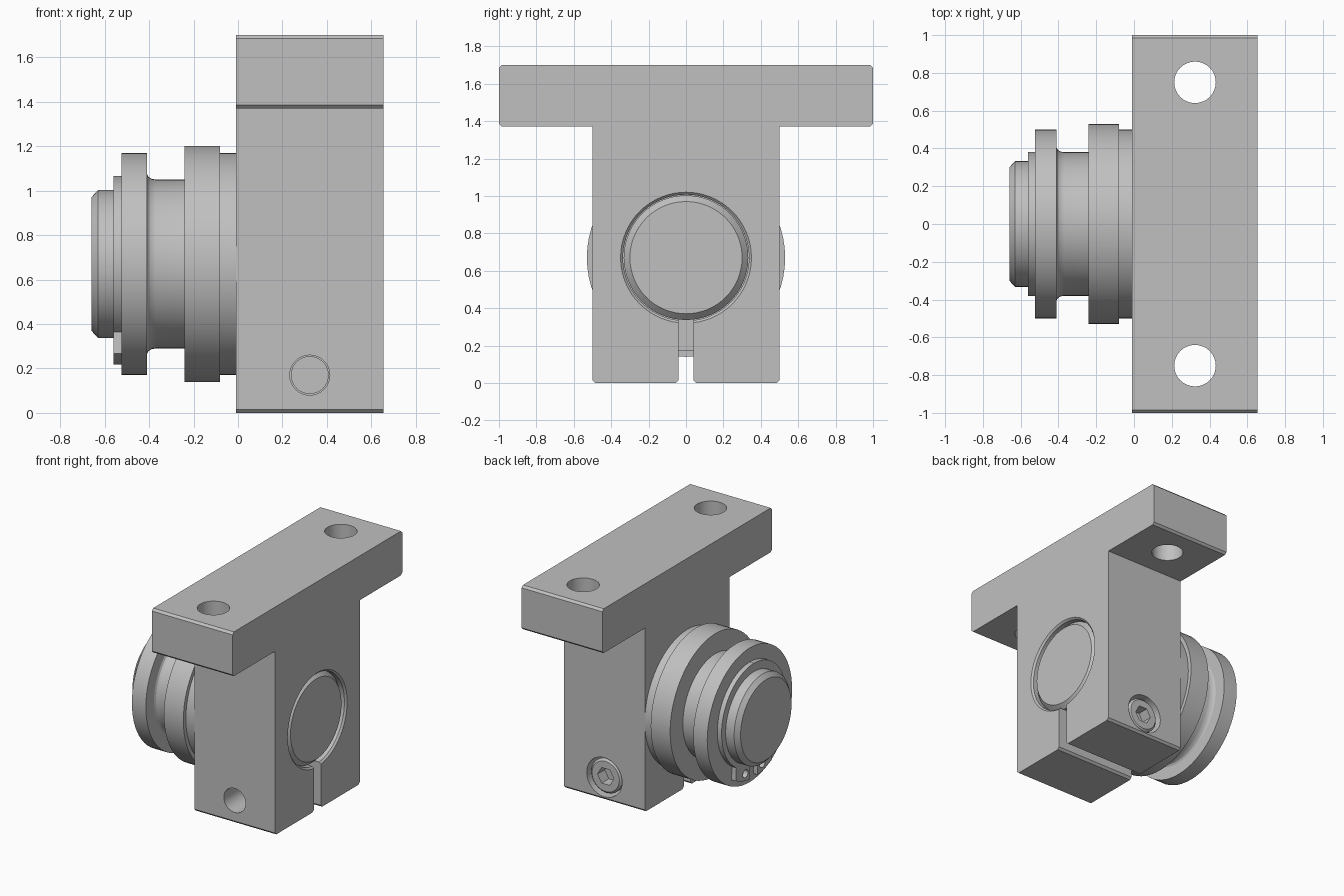
import bpy, bmesh, math
from mathutils import Matrix, Vector

cube = bpy.data.objects.get("Cube")
if cube:
    bpy.data.objects.remove(cube, do_unlink=True)

steel = bpy.data.materials.new("machined grey")
steel.use_nodes = True
GREY = (0.53, 0.53, 0.53, 1)
steel.diffuse_color = GREY
steel.node_tree.nodes["Principled BSDF"].inputs["Base Color"].default_value = GREY

AXIS_Z = 0.67        # height of the pin axis
MID_X = 0.323        # middle of the bracket
X0, X1 = -0.01, 0.655


def finish(name, bm):
    bmesh.ops.recalc_face_normals(bm, faces=bm.faces[:])
    mesh = bpy.data.meshes.new(name)
    bm.to_mesh(mesh)
    bm.free()
    mesh.materials.append(steel)
    obj = bpy.data.objects.new(name, mesh)
    bpy.context.collection.objects.link(obj)
    return obj


def smooth(obj):
    bpy.ops.object.select_all(action='DESELECT')
    obj.select_set(True)
    bpy.context.view_layer.objects.active = obj
    bpy.ops.object.shade_smooth_by_angle(angle=math.radians(25))


def prism(name, outline, x0, x1):
    """Extrude a (y, z) outline along x."""
    bm = bmesh.new()
    face = bm.faces.new([bm.verts.new((x0, y, z)) for y, z in outline])
    out = bmesh.ops.extrude_face_region(bm, geom=[face])
    moved = [v for v in out["geom"] if isinstance(v, bmesh.types.BMVert)]
    bmesh.ops.translate(bm, verts=moved, vec=(x1 - x0, 0, 0))
    return finish(name, bm)


def lathe(name, profile, origin, direction, sides=64):
    """Turn a closed (distance, radius) profile about an axis."""
    bm = bmesh.new()
    rings = []
    for d, r in profile:
        rings.append([bm.verts.new((r * math.cos(math.tau * i / sides),
                                    r * math.sin(math.tau * i / sides), d))
                      for i in range(sides)])
    for a, b in zip(rings, rings[1:]):
        for i in range(sides):
            j = (i + 1) % sides
            bm.faces.new((a[i], a[j], b[j], b[i]))
    bm.faces.new(rings[0])
    bm.faces.new(rings[-1])
    turn = Vector((0, 0, 1)).rotation_difference(Vector(direction)).to_matrix().to_4x4()
    bm.transform(Matrix.Translation(origin) @ turn)
    return finish(name, bm)


def cut(obj, cutters):
    """Subtract each cutter and discard it."""
    for cutter in cutters:
        cutter.hide_render = True
        mod = obj.modifiers.new("cut", 'BOOLEAN')
        mod.operation = 'DIFFERENCE'
        mod.solver = 'EXACT'
        mod.object = cutter
        bpy.context.view_layer.objects.active = obj
        bpy.ops.object.modifier_apply(modifier=mod.name)
        bpy.data.objects.remove(cutter, do_unlink=True)


def arc(radius, start, end, steps, z):
    """Points from start to end degrees, in the y-z plane."""
    angles = [math.radians(start + (end - start) * i / steps) for i in range(steps + 1)]
    return [(radius * math.cos(a), z + radius * math.sin(a)) for a in angles]


def mirrored(half):
    return half + [(-y, z) for y, z in reversed(half)]


# Clamp bracket: T-shaped profile with a slotted bore
C = 0.016
BORE = 0.337
gap = math.degrees(math.asin(0.04 / BORE))
half = arc(BORE, 90, -90 + gap, 32, AXIS_Z)[1:]
half += [(0.04, C), (0.04 + C, 0), (0.5 - C, 0), (0.5, C), (0.5, 1.37),
         (1 - C, 1.37), (1, 1.37 + C), (1, 1.7 - C), (1 - C, 1.7)]
outline = [(0, AXIS_Z + BORE)] + half + [(-y, z) for y, z in reversed(half)]
bracket = prism("clamp_bracket", outline, X0, X1)
cutters = [lathe("bolt_cutter", [(1.2, 0.11), (1.9, 0.11)],
                 (MID_X, y, 0), (0, 0, 1), 32) for y in (-0.75, 0.75)]
cutters += [
    lathe("screw_cutter", [(-0.7, 0.09), (0.4, 0.09)], (MID_X, 0, 0.17), (0, 1, 0), 32),
    lathe("counterbore_cutter", [(0.25, 0.146), (0.7, 0.146)],
          (MID_X, 0, 0.17), (0, 1, 0), 32),
    lathe("bore_chamfer_cutter", [(X1 - 0.03, 0.32), (X1 + 0.002, 0.352)],
          (0, 0, AXIS_Z), (1, 0, 0)),
]
cut(bracket, cutters)
smooth(bracket)

# Clamp screw with hexagon socket
screw = lathe("clamp_screw", [(0.06, 0.085), (0.25, 0.085), (0.25, 0.128),
                              (0.47, 0.128), (0.485, 0.113)],
              (MID_X, 0, 0.17), (0, 1, 0), 32)
cut(screw, [lathe("socket_cutter", [(0.40, 0.067), (0.6, 0.067)],
                  (MID_X, 0, 0.17), (0, 1, 0), 6)])
smooth(screw)

# Turned parts on the pin axis
turned = {
    "pin": [(-0.66, 0.30), (-0.63, 0.333), (0.61, 0.333), (0.643, 0.30)],
    "grooved_roller": [(-0.525, 0.5), (-0.41, 0.5), (-0.41, 0.405), (-0.403, 0.392),
                       (-0.388, 0.383), (-0.37, 0.38), (-0.24, 0.38)],
    "roller_flange": [(-0.24, 0.53), (-0.08, 0.53)],
    "spacer_washer": [(-0.08, 0.5), (X0, 0.5)],
}
for name, profile in turned.items():
    smooth(lathe(name, profile, (0, 0, AXIS_Z), (1, 0, 0)))

# Retaining ring with two eyelets at the bottom
ring_half = arc(0.31, -82, 90, 24, AXIS_Z)
ring_half = ring_half[:-1] + [(0.001, AXIS_Z + 0.31), (0.001, AXIS_Z + 0.395)]
ring_half += arc(0.381, 89, -57, 24, AXIS_Z + 0.014)
ring_half += arc(0.455, -62, -84.5, 5, AXIS_Z)
for side, label in ((1, "left"), (-1, "right")):
    points = [(side * y, z) for y, z in ring_half]
    ring = prism("retaining_ring_" + label, points, -0.56, -0.525)
    cut(ring, [lathe("eyelet_cutter", [(-0.7, 0.03), (-0.5, 0.03)],
                     (0, side * 0.1, AXIS_Z - 0.39), (1, 0, 0), 16)])
    smooth(ring)
